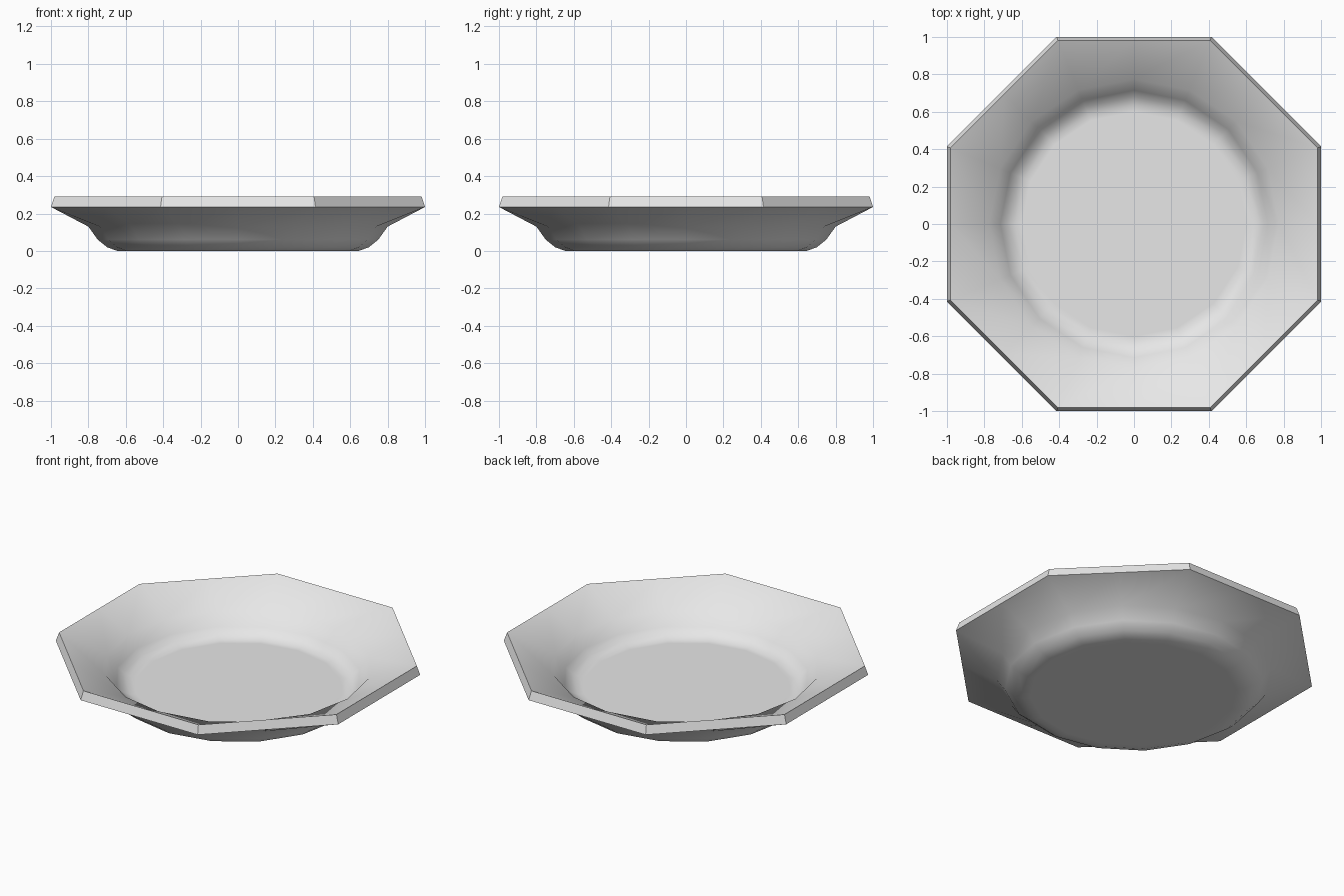
import bpy, bmesh, math

if "Cube" in bpy.data.objects:
    bpy.data.objects.remove(bpy.data.objects["Cube"])

SEGS = 16
# (radius, height) rings; the rim rings are octagonal and given by apothem
UNDERSIDE = [(0.60, 0.0), (0.645, 0.0), (0.70, 0.02), (0.75, 0.06), (0.80, 0.13)]
RIM = [(1.0, 0.235), (0.982, 0.29)]
INSIDE = [(0.775, 0.18), (0.715, 0.105), (0.68, 0.072), (0.635, 0.053), (0.60, 0.053)]

bm = bmesh.new()


def ring(radius, z, octagon=False):
    verts = []
    for i in range(SEGS):
        a = 2 * math.pi * i / SEGS
        # odd points are the octagon corners, even ones its side midpoints
        r = radius / math.cos(math.pi / 8) if octagon and i % 2 else radius
        verts.append(bm.verts.new((r * math.cos(a), r * math.sin(a), z)))
    return verts


rings = [ring(r, z) for r, z in UNDERSIDE]
rings += [ring(r, z, True) for r, z in RIM]
rings += [ring(r, z) for r, z in INSIDE]

# walls between neighbouring rings
for lo, hi in zip(rings, rings[1:]):
    for i in range(SEGS):
        j = (i + 1) % SEGS
        bm.faces.new((lo[i], lo[j], hi[j], hi[i]))

# flat foot and flat floor
bm.faces.new(list(reversed(rings[0])))
bm.faces.new(rings[-1])
bmesh.ops.recalc_face_normals(bm, faces=bm.faces[:])

mesh = bpy.data.meshes.new("plate")
bm.to_mesh(mesh)
bm.free()
plate = bpy.data.objects.new("plate", mesh)
bpy.context.collection.objects.link(plate)

# one plain glaze colour
glaze = bpy.data.materials.new("light_grey_glaze")
glaze.diffuse_color = (0.8, 0.8, 0.8, 1.0)
glaze.use_nodes = True
glaze.node_tree.nodes["Principled BSDF"].inputs["Base Color"].default_value = glaze.diffuse_color
mesh.materials.append(glaze)

# smooth bowl, crisp rim
bpy.context.view_layer.objects.active = plate
plate.select_set(True)
bpy.ops.object.shade_smooth_by_angle(angle=math.radians(35))
